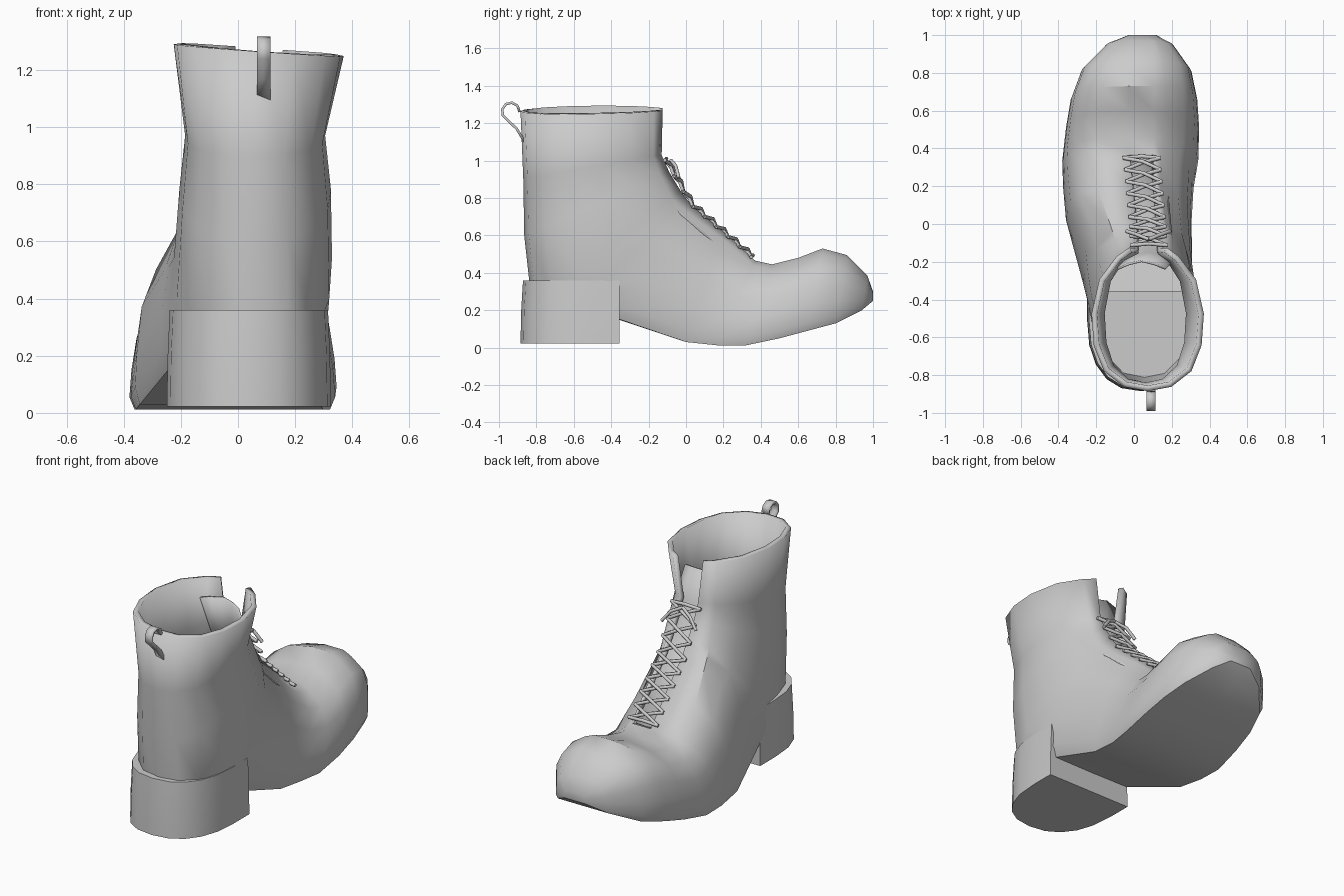
import bpy, bmesh, math
from mathutils import Vector

if "Cube" in bpy.data.objects:
    bpy.data.objects.remove(bpy.data.objects["Cube"])


def finish(name, bm, thick=0, angle=35):
    """Turn a bmesh into a smooth-shaded object, optionally thickened inward."""
    bmesh.ops.recalc_face_normals(bm, faces=bm.faces)
    me = bpy.data.meshes.new(name)
    bm.to_mesh(me)
    bm.free()
    ob = bpy.data.objects.new(name, me)
    bpy.context.collection.objects.link(ob)
    if thick:
        m = ob.modifiers.new("thickness", 'SOLIDIFY')
        m.thickness, m.offset = thick, -1
    bpy.ops.object.select_all(action='DESELECT')
    ob.select_set(True)
    bpy.context.view_layer.objects.active = ob
    bpy.ops.object.shade_smooth_by_angle(angle=math.radians(angle))


def loft(bm, rows, closed=True, skip=lambda k, i: False):
    """Bridge rows of points with quads and return the vertices."""
    vs = [[bm.verts.new(p) for p in row] for row in rows]
    n = len(vs[0])
    for k, (a, b) in enumerate(zip(vs, vs[1:])):
        for i in range(n if closed else n - 1):
            if not skip(k, i):
                j = (i + 1) % n
                bm.faces.new((a[i], a[j], b[j], b[i]))
    return vs


def clamp(v):
    return min(1, max(0, v))


# Boot upper: rings that fan from the toe round the ankle up to the collar.
# Half cross-sections: (width fraction, fraction from ridge to sole or back)
FOOT = [(.5, .06), (.78, .2), (.93, .42), (.98, .68), (1, .9), (.95, 1)]
SHAFT = [(.55, .06), (.86, .22), (1, .46), (.96, .68), (.78, .86), (.42, .97)]
# ridge y, z / base y, z / left x, right x
RINGS = [
    (1, .3, 1, .25, -.03, .12),
    (.97, .385, .94, .2, -.15, .21),
    (.86, .495, .8, .13, -.28, .305),
    (.73, .53, .65, .09, -.335, .335),
    (.6, .48, .5, .05, -.36, .345),
    (.46, .445, .32, .012, -.38, .34),
    (.37, .465, .17, .012, -.375, .315),
    (.2, .62, 0, .03, -.36, .305),
    (.03, .76, -.36, .15, -.275, .315),
    (0, .8, -.62, .15, -.25, .325),
    (-.03, .84, -.82, .19, -.225, .33),
    (-.09, .94, -.865, .6, -.205, .325),
    (-.13, 1.03, -.87, .9, -.185, .305),
    (-.125, 1.275, -.885, 1.265, -.225, .37),
]
rows = []
for k, (ty, tz, by, bz, xl, xr) in enumerate(RINGS):
    last = k == len(RINGS) - 1
    cx, w = (xl + xr) / 2, (xr - xl) / 2
    s = clamp((-.3 - by) / .55)                     # foot to shaft blend
    rx = .04 + .035 * clamp((.4 - ty) / .4)         # ridge line
    h = .1 if last else .065 if k else .02          # half slot width
    half = [(a[0] + (b[0] - a[0]) * s, a[1] + (b[1] - a[1]) * s)
            for a, b in zip(FOOT, SHAFT)]
    pts = ([(rx + h, 0)] + [(cx + u * w, v) for u, v in half] + [(cx, 1)]
           + [(cx - u * w, v) for u, v in reversed(half)] + [(rx - h, 0)])
    tilt = -.07 if last else 0                      # collar is higher on the left
    rows.append([(x, ty + (by - ty) * v, tz + (bz - tz) * v + tilt * (x - .06))
                 for x, v in pts])
bm = bmesh.new()
slot = len(rows[0]) - 1
rings = loft(bm, rows, skip=lambda k, i: i == slot and k >= 6)
bm.faces.new(rings[0])
finish("boot_upper", bm, .03)


# Heel block: a D-shaped prism that runs up into the counter
def heel_row(z, f):
    arc = [math.pi * i / 10 for i in range(11)]
    row = [(.038 + .287 * f * math.copysign(abs(math.cos(a)) ** .85, math.cos(a)),
            -.5 - .385 * f * abs(math.sin(a)) ** .85, z) for a in arc]
    return row + [(row[-1][0], -.355, z), (row[0][0], -.355, z)]


bm = bmesh.new()
levels = loft(bm, [heel_row(.022, 1), heel_row(.2, .99), heel_row(.36, .965)])
bm.faces.new(levels[0])
bm.faces.new(levels[-1])
finish("heel_block", bm)

# Tongue: arched strip just under the slot
RIDGE = [Vector(p) for p in ((.04, .36, .475), (.07, .03, .76), (.08, -.13, 1.03))]
spine = [p + Vector((0, -.02, -.02)) for p in RIDGE] + [Vector((.04, -.19, 1.2))]
bm = bmesh.new()
loft(bm, [[p + Vector((x, -.9 * abs(x) ** 1.5, -.4 * abs(x) ** 1.5))
           for x in (-.13, -.07, 0, .07, .13)] for p in spine], closed=False)
finish("tongue", bm, .012)


# Laces: criss-crossed cords up the ridge plus two loose ends
def lace_point(t, x, lift):
    """Point at fraction t up the ridge, moved sideways and outward."""
    cut = .62
    p = (RIDGE[0].lerp(RIDGE[1], t / cut) if t < cut
         else RIDGE[1].lerp(RIDGE[2], (t - cut) / (1 - cut)))
    return p + Vector((x, .65 * lift, .7 * lift))


def cord(name, *steps):
    cu = bpy.data.curves.new(name, 'CURVE')
    cu.dimensions = '3D'
    cu.bevel_depth, cu.bevel_resolution, cu.use_fill_caps = .01, 1, True
    sp = cu.splines.new('POLY')
    sp.points.add(len(steps) - 1)
    for q, step in zip(sp.points, steps):
        q.co = (*lace_point(*step), 1)
    bpy.context.collection.objects.link(bpy.data.objects.new(name, cu))


ROWS = 8
for r in range(ROWS):
    t, d = .02 + .94 * r / ROWS, .94 / ROWS
    for side in (-1, 1):
        cord("lace_cross", (t, -side * .095, 0), (t + d / 2, 0, .016 + .006 * side),
             (t + d, side * .095, 0))
for t in (.02, .96):
    cord("lace_bar", (t, -.1, 0), (t, 0, .014), (t, .1, 0))
for side in (-1, 1):
    cord("lace_end", (.93, 0, .03), (.88, side * .065, .038), (.81, side * .115, .018))

# Pull loop: a strap that rises off the back seam and curls over the collar
strap = [(-.865, 1.09), (-.91, 1.165)]
strap += [(-.937 + .054 * math.cos(a), 1.262 + .055 * math.sin(a))
          for a in [math.radians(205 - 41 * i) for i in range(6)]]
bm = bmesh.new()
loft(bm, [[(.09 + dx, y, z) for dx in (-.023, .023)] for y, z in strap], closed=False)
finish("pull_loop", bm, .014)
